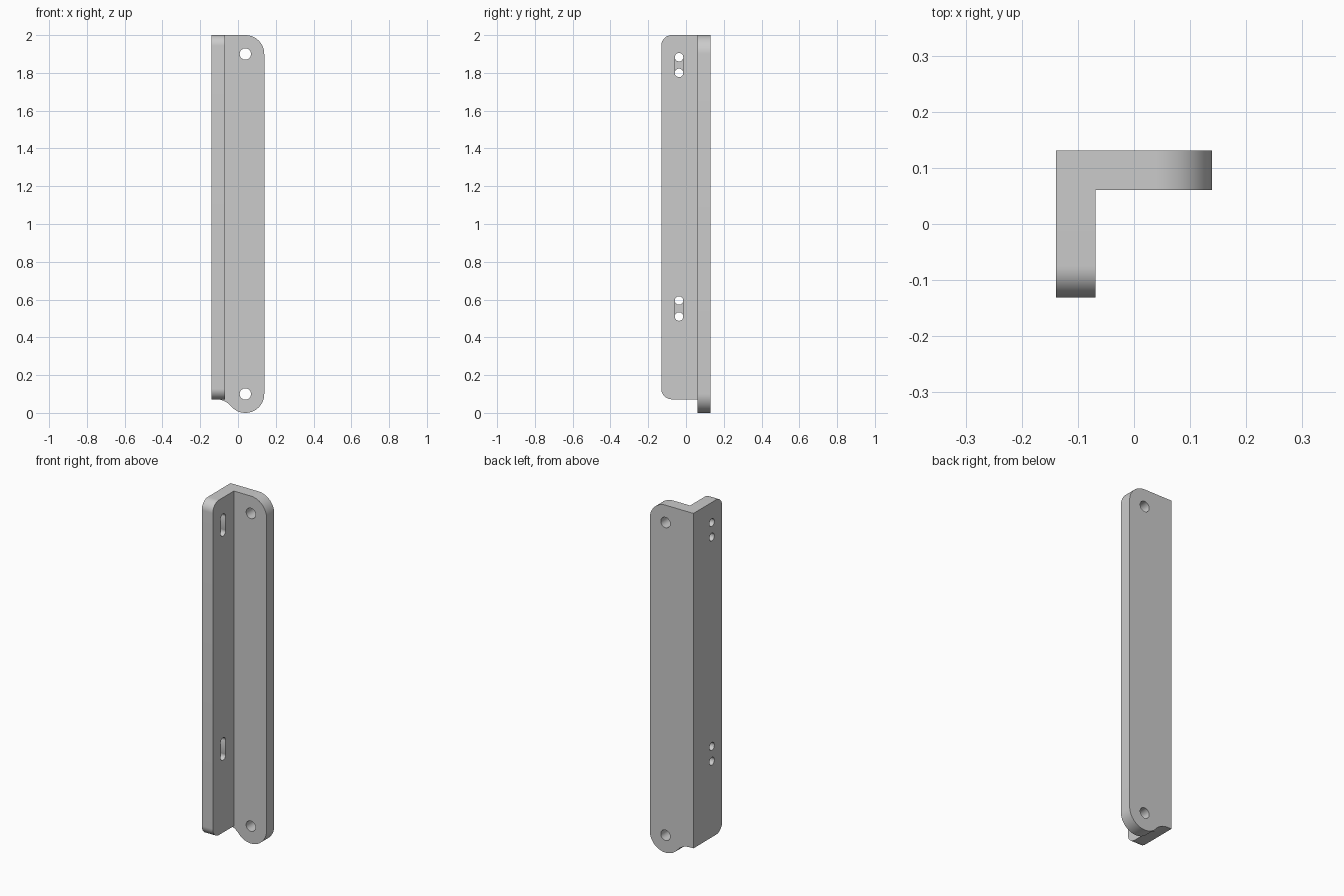
import bpy
import bmesh
from math import sin, cos, radians, atan2, degrees, sqrt

if "Cube" in bpy.data.objects:
    bpy.data.objects.remove(bpy.data.objects["Cube"], do_unlink=True)

# Main sizes
HALF_X, HALF_Y, TOP, FOOT = 0.139, 0.131, 2.0, 0.072
THICK, END_R, CORNER_R = 0.07, 0.1, 0.056
EYE_X = HALF_X - END_R
SLOT_Y = -0.037

grey = bpy.data.materials.new("light grey metal")
grey.use_nodes = True
colour = (0.6, 0.6, 0.6, 1)
grey.diffuse_color = colour
grey.node_tree.nodes["Principled BSDF"].inputs["Base Color"].default_value = colour


def arc(u, z, r, start, end, steps=16):
    angles = [radians(start + (end - start) * i / steps) for i in range(steps + 1)]
    return [(u + r * cos(a), z + r * sin(a)) for a in angles]


def prism(name, outline, axis, low, high):
    """Extrude an outline of (u, z) points along x or y."""
    bm = bmesh.new()

    def ring(d):
        return [bm.verts.new((d, u, z) if axis == "x" else (u, d, z)) for u, z in outline]

    a, b = ring(low), ring(high)
    bm.faces.new(a)
    bm.faces.new(b)
    for i in range(len(a)):
        j = (i + 1) % len(a)
        bm.faces.new((a[i], a[j], b[j], b[i]))
    bmesh.ops.recalc_face_normals(bm, faces=bm.faces)
    mesh = bpy.data.meshes.new(name)
    bm.to_mesh(mesh)
    bm.free()
    mesh.materials.append(grey)
    obj = bpy.data.objects.new(name, mesh)
    bpy.context.collection.objects.link(obj)
    return obj


def combine(target, tool, operation):
    mod = target.modifiers.new("combine", "BOOLEAN")
    mod.operation, mod.solver, mod.object = operation, "EXACT", tool
    bpy.context.view_layer.objects.active = target
    bpy.ops.object.modifier_apply(modifier=mod.name)
    bpy.data.objects.remove(tool, do_unlink=True)


def circle(u, z, r):
    return arc(u, z, r, 0, 360, 32)[:-1]


# Back plate: rounded free corners, with a hollow sweep into the lower lug
hollow_z = FOOT - END_R
rise = END_R - hollow_z
run = sqrt((2 * END_R) ** 2 - rise ** 2)
turn = degrees(atan2(rise, run))
outline = [(-HALF_X, TOP), (-HALF_X, FOOT)]
outline += arc(EYE_X - run, hollow_z, END_R, 90, turn, 10)[:-1]
outline += arc(EYE_X, END_R, END_R, 180 + turn, 360, 24)
outline += arc(EYE_X, TOP - END_R, END_R, 0, 90)
bracket = prism("angle_bracket", outline, "y", HALF_Y - THICK, HALF_Y)

# Side flange with rounded front corners
r = CORNER_R
outline = [(HALF_Y - THICK / 2, FOOT), (HALF_Y - THICK / 2, TOP)]
outline += arc(r - HALF_Y, TOP - r, r, 90, 180)
outline += arc(r - HALF_Y, FOOT + r, r, 180, 270)
flange = prism("side_flange", outline, "x", -HALF_X, THICK - HALF_X)
combine(bracket, flange, "UNION")

# Merge the flush faces left by the join
bm = bmesh.new()
bm.from_mesh(bracket.data)
bmesh.ops.remove_doubles(bm, verts=bm.verts, dist=0.0001)
bmesh.ops.dissolve_limit(bm, angle_limit=radians(0.5), verts=bm.verts, edges=bm.edges)
bm.to_mesh(bracket.data)
bm.free()

# Mounting holes through the plate
for z in (END_R, TOP - END_R):
    combine(bracket, prism("plate_hole", circle(EYE_X, z, 0.03), "y", 0, 0.3), "DIFFERENCE")

# Paired flange holes, joined by a half-depth slot on the inner face
for low, high in ((0.51, 0.595), (1.8, 1.883)):
    for z in (low, high):
        hole = prism("flange_hole", circle(SLOT_Y, z, 0.0225), "x", -0.3, 0)
        combine(bracket, hole, "DIFFERENCE")
    w = 0.021
    slot = [(SLOT_Y - w, low), (SLOT_Y + w, low), (SLOT_Y + w, high), (SLOT_Y - w, high)]
    combine(bracket, prism("slot", slot, "x", THICK / 2 - HALF_X, 0), "DIFFERENCE")

bpy.ops.object.select_all(action="DESELECT")
bracket.select_set(True)
bpy.context.view_layer.objects.active = bracket
bpy.ops.object.shade_smooth_by_angle(angle=radians(30))
